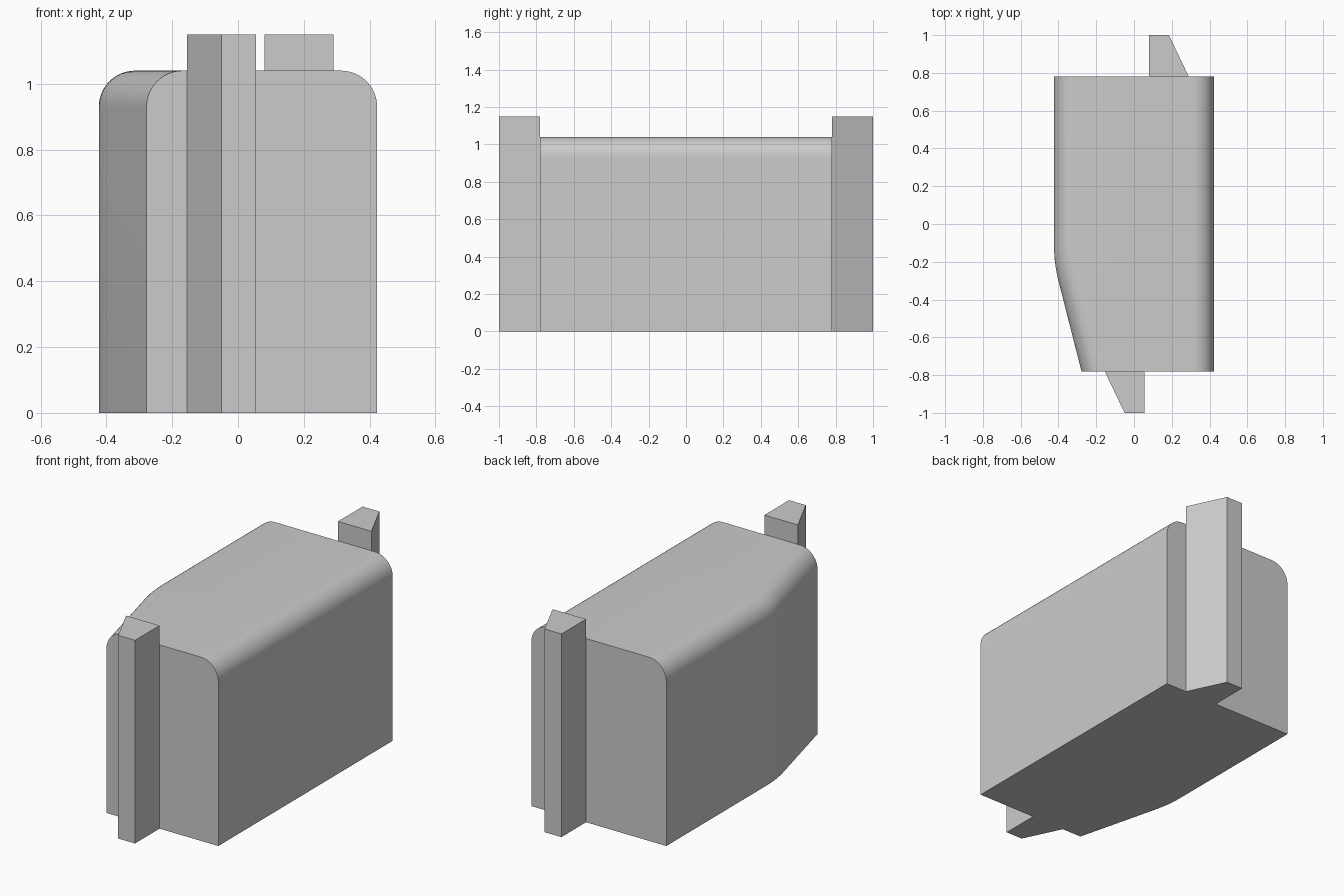
import bpy
import bmesh
import math

cube = bpy.data.objects.get("Cube")
if cube:
    bpy.data.objects.remove(cube, do_unlink=True)

grey = bpy.data.materials.new("light_grey")
grey.use_nodes = True
grey.diffuse_color = (0.6, 0.6, 0.6, 1)
grey.node_tree.nodes["Principled BSDF"].inputs["Base Color"].default_value = (0.6, 0.6, 0.6, 1)

HALF_W, HALF_L, TOP, RADIUS = 0.423, 0.78, 1.04, 0.11
RAIL_TOP = 1.15


def loft(name, rings):
    """Join equal-length closed rings with quads and cap both ends."""
    bm = bmesh.new()
    loops = [[bm.verts.new(p) for p in ring] for ring in rings]
    for a, b in zip(loops, loops[1:]):
        for i in range(len(a)):
            j = (i + 1) % len(a)
            bm.faces.new((a[i], a[j], b[j], b[i]))
    bm.faces.new(loops[0])
    bm.faces.new(loops[-1])
    bmesh.ops.recalc_face_normals(bm, faces=bm.faces)
    mesh = bpy.data.meshes.new(name)
    bm.to_mesh(mesh)
    bm.free()
    mesh.materials.append(grey)
    obj = bpy.data.objects.new(name, mesh)
    bpy.context.collection.objects.link(obj)
    return obj


def section(left, y, steps=12):
    """Upright cross-section with rounded upper corners."""
    ring = [(left, y, 0), (HALF_W, y, 0)]
    for cx, start in ((HALF_W - RADIUS, 0), (left + RADIUS, math.pi / 2)):
        for i in range(steps + 1):
            a = start + i * math.pi / 2 / steps
            ring.append((cx + RADIUS * math.cos(a), y, TOP - RADIUS + RADIUS * math.sin(a)))
    return ring


# Body: straight right flank, other flank tapering to the front with a soft bend
front_left, bend_y, blend = -0.278, -0.21, 0.09
slope = (HALF_W + front_left) / (HALF_L + bend_y)
stations = [(front_left, -HALF_L)]
for i in range(9):
    t = i / 8
    stations.append((-HALF_W + slope * blend * (1 - t) ** 2, bend_y - blend + 2 * blend * t))
stations.append((-HALF_W, HALF_L))
body = loft("body", [section(x, y) for x, y in stations])

# Wedge rails: the front one is the back one turned half round and shifted
plan = [(0.08, HALF_L), (0.08, 1), (0.185, 1), (0.29, HALF_L)]
for name, sign, shift in (("back_rail", 1, 0), ("front_rail", -1, 0.135)):
    loft(name, [[(sign * x + shift, sign * y, z) for x, y in plan] for z in (0, RAIL_TOP)])

# Smooth the rounded body and keep its end edges sharp
bpy.ops.object.select_all(action="DESELECT")
body.select_set(True)
bpy.context.view_layer.objects.active = body
bpy.ops.object.shade_smooth_by_angle(angle=math.radians(30))
